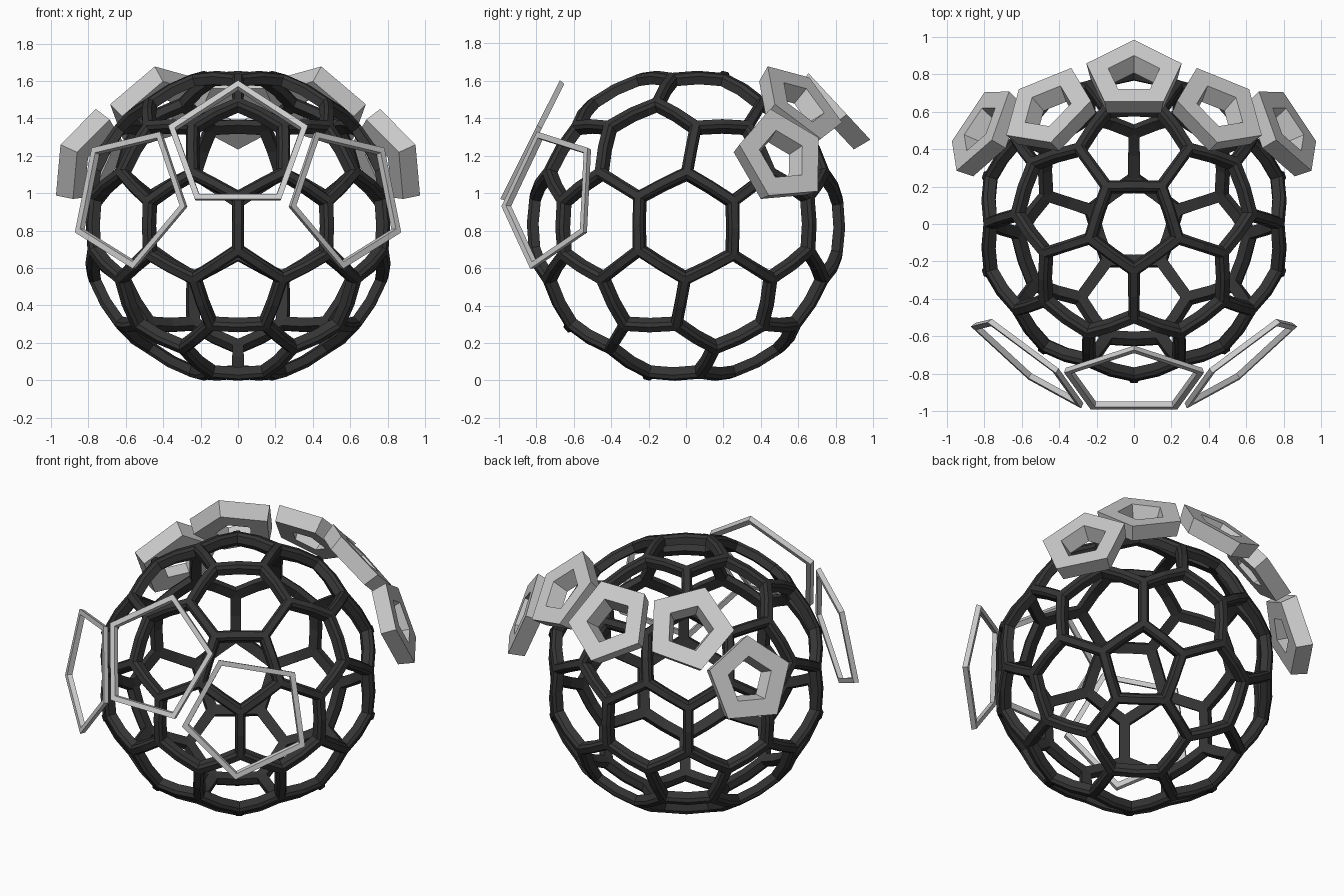
import bpy, bmesh, math
from mathutils import Vector, Matrix

if "Cube" in bpy.data.objects:
    bpy.data.objects.remove(bpy.data.objects["Cube"])

CZ = 0.826                      # height of the cage centre


def finish(bm, name, mat=None):
    bmesh.ops.remove_doubles(bm, verts=bm.verts, dist=0.0005)
    bmesh.ops.recalc_face_normals(bm, faces=bm.faces)
    me = bpy.data.meshes.new(name)
    bm.to_mesh(me)
    bm.free()
    ob = bpy.data.objects.new(name, me)
    bpy.context.collection.objects.link(ob)
    ob.location.z = CZ
    if mat:
        me.materials.append(mat)
    return ob


def skin(bm, loops, closed):
    """Quads between successive closed loops of points."""
    rows = [[bm.verts.new(p) for p in lp] for lp in loops]
    n = len(rows[0])
    for k in range(len(rows) if closed else len(rows) - 1):
        a, b = rows[k], rows[(k + 1) % len(rows)]
        for i in range(n):
            j = (i + 1) % n
            bm.faces.new((a[i], a[j], b[j], b[i]))


# dark cage: pentagon and hexagon cells, dual of a subdivided icosahedron
dark = bpy.data.materials.new("dark_grey")
dark.diffuse_color = (0.035, 0.035, 0.035, 1)
dark.use_nodes = True
dark.node_tree.nodes["Principled BSDF"].inputs["Base Color"].default_value = dark.diffuse_color

src = bmesh.new()
bmesh.ops.create_icosphere(src, subdivisions=2, radius=1)
low = next(v.co for v in src.verts
           if len(v.link_faces) == 5 and -0.5 < v.co.z < -0.4)
turn = Matrix.Rotation(-math.pi / 2 - math.atan2(low.y, low.x), 3, 'Z')
bmesh.ops.rotate(src, verts=src.verts, cent=(0, 0, 0), matrix=turn)

# strut half-section: (distance in from the cell border, radius)
section = [(0, 0.85), (0.018, 0.85), (0.031, 0.832), (0.031, 0.788), (0, 0.788)]
cage = bmesh.new()
for v in src.verts:
    c = v.co.normalized()
    e1 = c.orthogonal().normalized()
    e2 = c.cross(e1)
    corners = [f.calc_center_median().normalized() for f in v.link_faces]
    corners.sort(key=lambda p: math.atan2(p.dot(e2), p.dot(e1)))
    n = len(corners)
    border = []
    for i, p in enumerate(corners):
        q = corners[(i + 1) % n]
        border.append((p, 1 / math.cos(math.pi / n)))
        border.append(((p + q).normalized(), 1))
    loops = []
    for w, r in section:
        loops.append([(p + (c - p).normalized() * w * k / r).normalized() * r
                      for p, k in border])
    skin(cage, loops, False)
src.free()
finish(cage, "sphere_cage", dark)


# grey five-sided frames floating outside the cage
def frame(name, centre, tip, section, normal=None):
    c = Vector(centre)
    nrm = Vector(normal or centre).normalized()
    u = Vector(tip)
    u = (u - nrm * u.dot(nrm)).normalized()
    w = nrm.cross(u)
    bm = bmesh.new()
    loops = []
    for r, d in section:
        loops.append([c + nrm * d + (u * math.cos(a) + w * math.sin(a)) * r
                      for a in (i * math.tau / 5 for i in range(5))])
    skin(bm, loops, True)
    finish(bm, name)


thin = [(0.393, 0), (0.385, -0.03), (0.347, -0.03), (0.355, 0)]
thick = [(0.268, 0), (0.246, -0.1), (0.115, -0.1), (0.145, 0)]

frame("front_frame_middle", (0, -0.85, 0.427), (0, 0.45, 0.9), thin)
frame("back_frame_middle", (0, 0.802, 0.656), (0, 0.7, -0.7), thick, (0, 0.73, 0.68))
for s, side in ((1, "right"), (-1, "left")):
    frame("front_frame_" + side, (s * 0.584, -0.738, 0.152),
          (s * -0.304, -0.252, -0.048), thin)
    frame("back_frame_inner_" + side, (s * 0.462, 0.625, 0.662),
          (s * -0.03, -0.215, 0.182), thick)
    frame("back_frame_outer_" + side, (s * 0.83, 0.518, 0.375),
          (s * 0.155, -0.07, -0.211), thick)
